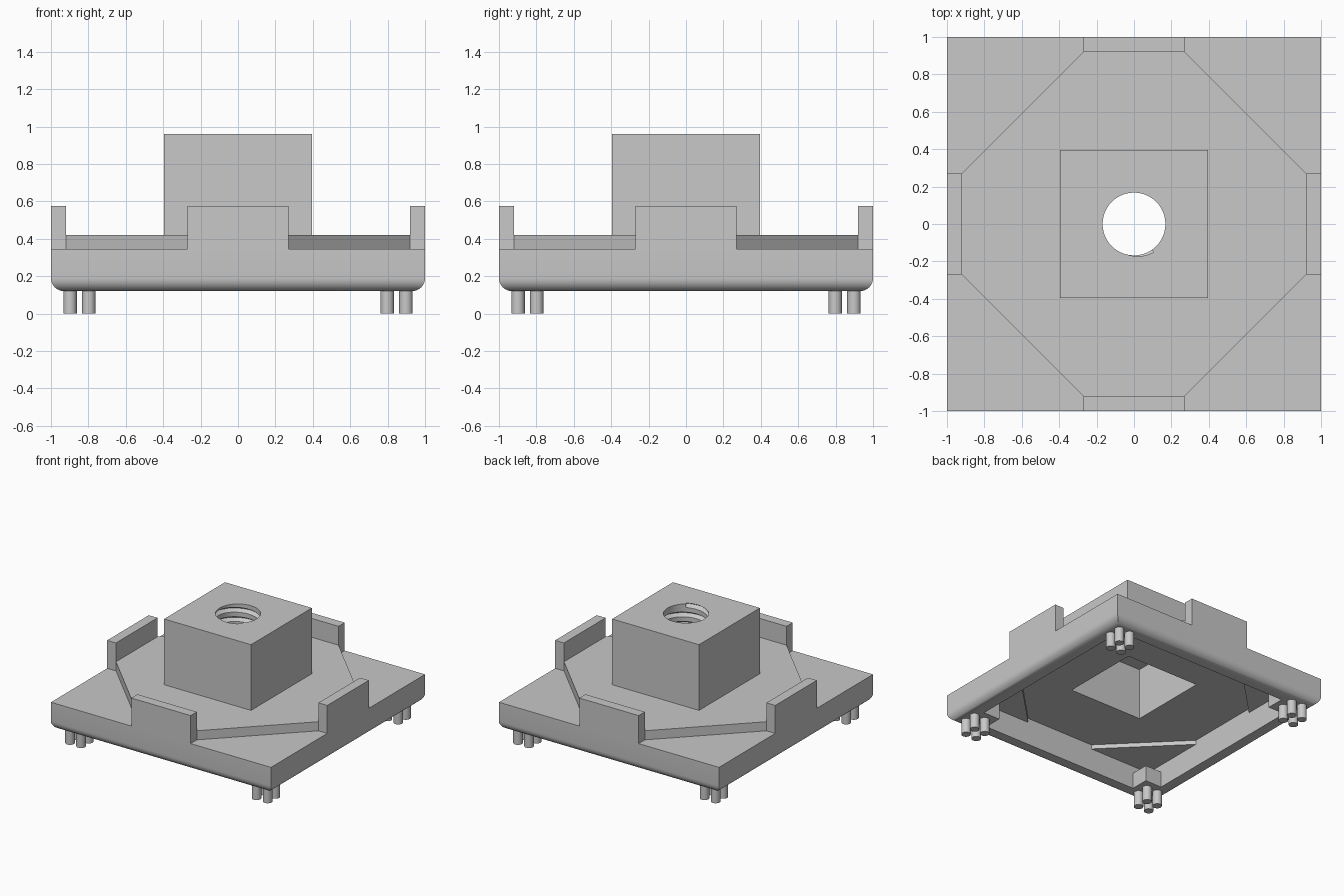
import bpy, bmesh, math

cube = bpy.data.objects.get("Cube")
if cube:
    bpy.data.objects.remove(cube, do_unlink=True)

grey = bpy.data.materials.new("light_grey")
grey.use_nodes = True
colour = (0.58, 0.58, 0.58, 1)
grey.diffuse_color = colour
grey.node_tree.nodes["Principled BSDF"].inputs["Base Color"].default_value = colour


def add_object(name, bm):
    bmesh.ops.recalc_face_normals(bm, faces=bm.faces)
    mesh = bpy.data.meshes.new(name)
    bm.to_mesh(mesh)
    bm.free()
    mesh.materials.append(grey)
    ob = bpy.data.objects.new(name, mesh)
    bpy.context.collection.objects.link(ob)
    return ob


def prism(name, outline, z0, z1, round_bottom=0):
    """Extrude an anticlockwise outline from z0 to z1."""
    bm = bmesh.new()
    low = [bm.verts.new((x, y, z0)) for x, y in outline]
    high = [bm.verts.new((x, y, z1)) for x, y in outline]
    bottom = bm.faces.new(low[::-1])
    bm.faces.new(high)
    n = len(outline)
    for i in range(n):
        j = (i + 1) % n
        bm.faces.new((low[i], low[j], high[j], high[i]))
    if round_bottom:
        bmesh.ops.bevel(bm, geom=list(bottom.edges), offset=round_bottom,
                        offset_type='OFFSET', segments=8, profile=0.5, affect='EDGES')
    return add_object(name, bm)


def helix(name, r_in, r_out, half_height, z0, z1, turns, end_angle, steps=32):
    """Wedge-section coil that rises anticlockwise from z0 to z1."""
    bm = bmesh.new()
    rings = []
    count = int(turns * steps)
    for i in range(count + 1):
        t = i / count
        a = end_angle - math.tau * turns * (1 - t)
        z = z0 + (z1 - z0) * t
        rings.append([bm.verts.new((r * math.cos(a), r * math.sin(a), z + dz))
                      for r, dz in ((r_in, -half_height), (r_out, 0), (r_in, half_height))])
    for p, q in zip(rings, rings[1:]):
        for k in range(3):
            m = (k + 1) % 3
            bm.faces.new((p[k], p[m], q[m], q[k]))
    bm.faces.new(rings[0])
    bm.faces.new(rings[-1])
    return add_object(name, bm)


def rect(x0, x1, y0, y1):
    return [(x0, y0), (x1, y0), (x1, y1), (x0, y1)]


def square(h):
    return rect(-h, h, -h, h)


def octagon(a, b):
    return [(b, -a), (a, -b), (a, b), (b, a), (-b, a), (-a, b), (-a, -b), (-b, -a)]


def circle(r, n, cx=0, cy=0):
    return [(cx + r * math.cos(math.tau * i / n), cy + r * math.sin(math.tau * i / n))
            for i in range(n)]


def cut(target, cutter):
    cutter.hide_render = True
    mod = target.modifiers.new("cut", 'BOOLEAN')
    mod.operation = 'DIFFERENCE'
    mod.solver = 'EXACT'
    mod.object = cutter
    bpy.context.view_layer.objects.active = target
    bpy.ops.object.modifier_apply(modifier=mod.name)
    bpy.data.objects.remove(cutter, do_unlink=True)


def smooth(ob):
    bpy.ops.object.select_all(action='DESELECT')
    ob.select_set(True)
    bpy.context.view_layer.objects.active = ob
    bpy.ops.object.shade_smooth_by_angle(angle=math.radians(30))


# Hollow square base with rounded lower edges, open under the deck
base = prism("base", square(1), 0.12, 0.345, round_bottom=0.07)
cut(base, prism("cutter", square(0.87), 0, 0.31))
cut(base, prism("cutter", octagon(0.87, 0.31), 0.2, 0.5))
smooth(base)

# Raised octagonal deck
deck = prism("octagon_deck", octagon(0.92, 0.27), 0.345, 0.42)
cut(deck, prism("cutter", square(0.333), 0.2, 0.6))

# Central hollow tower with a threaded round opening
tower = prism("tower", square(0.395), 0.42, 0.96)
cut(tower, prism("cutter", square(0.333), 0.3, 0.77))
cut(tower, prism("cutter", circle(0.168, 48), 0.6, 1.1))
cut(tower, helix("cutter", 0.155, 0.2, 0.028, 0.75, 0.95, 2.6, math.radians(-55)))
smooth(tower)

# Upright tab in the middle of each side
tabs = {"front": rect(-0.27, 0.27, -1, -0.92), "back": rect(-0.27, 0.27, 0.92, 1),
        "left": rect(0.92, 1, -0.27, 0.27), "right": rect(-1, -0.92, -0.27, 0.27)}
for side, outline in tabs.items():
    prism(side + "_tab", outline, 0.345, 0.575)

# Corner blocks, each carrying four pins
for sx, xname in ((1, "left"), (-1, "right")):
    for sy, yname in ((-1, "front"), (1, "back")):
        corner = f"{yname}_{xname}"
        xs, ys = sorted((sx * 0.72, sx * 0.87)), sorted((sy * 0.72, sy * 0.87))
        prism(corner + "_block", rect(*xs, *ys), 0.12, 0.25)
        for i, px in enumerate((0.798, 0.898)):
            for j, py in enumerate((0.798, 0.898)):
                pin = prism(f"{corner}_pin_{2 * i + j + 1}",
                            circle(0.036, 20, sx * px, sy * py), 0, 0.13)
                smooth(pin)
